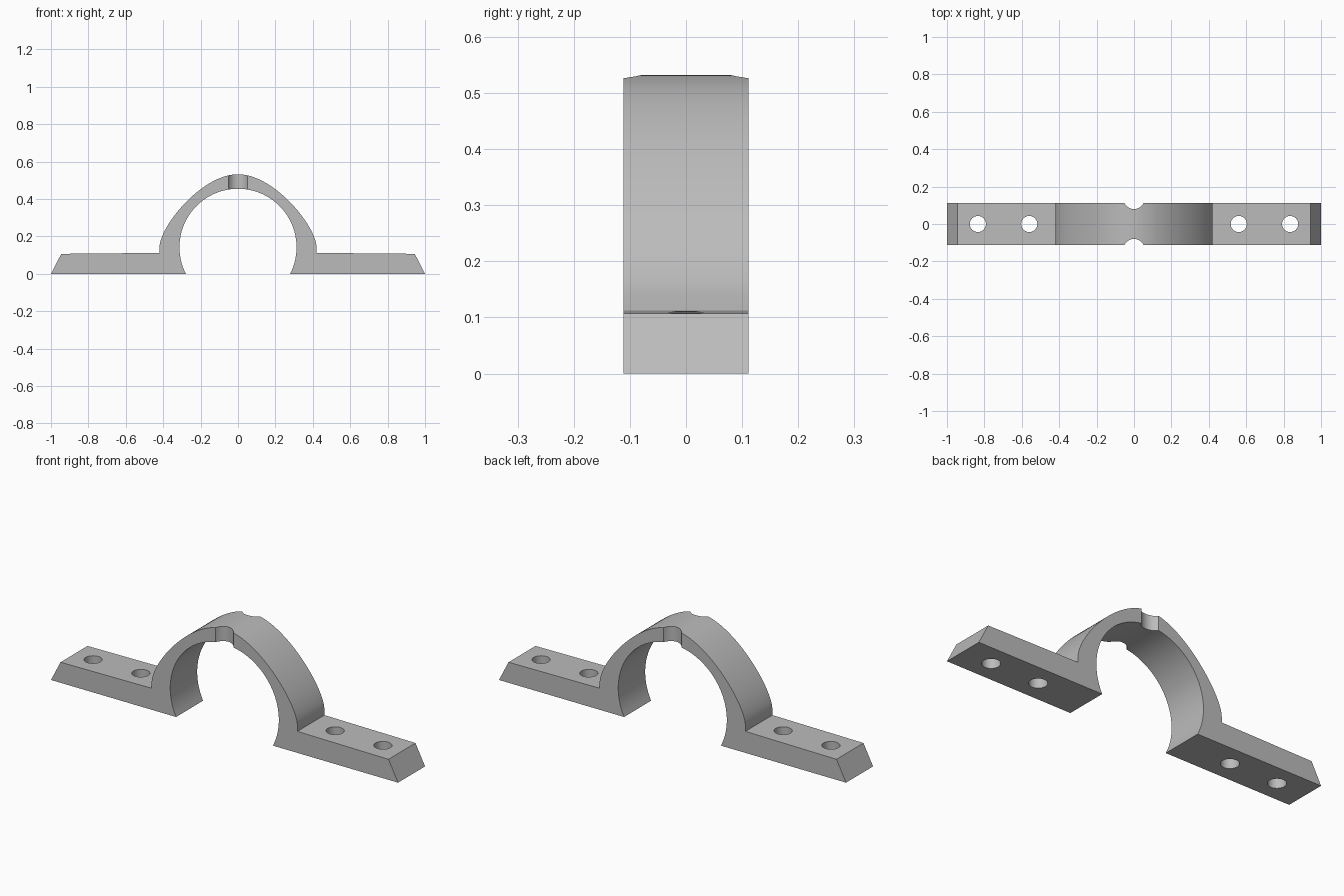
import bpy, bmesh, math
from mathutils import Vector, Matrix
from mathutils.geometry import interpolate_bezier

cube = bpy.data.objects.get("Cube")
if cube:
    bpy.data.objects.remove(cube, do_unlink=True)

HALF_DEPTH = 0.111
BORE_Z, BORE_R = 0.142, 0.313

grey = bpy.data.materials.new("plain grey")
grey.use_nodes = True
grey.diffuse_color = (0.5, 0.5, 0.5, 1)
grey.node_tree.nodes["Principled BSDF"].inputs["Base Color"].default_value = (0.5, 0.5, 0.5, 1)


def add_object(name, bm):
    mesh = bpy.data.meshes.new(name)
    bmesh.ops.recalc_face_normals(bm, faces=bm.faces)
    bm.to_mesh(mesh)
    bm.free()
    mesh.materials.append(grey)
    obj = bpy.data.objects.new(name, mesh)
    bpy.context.collection.objects.link(obj)
    return obj


# Right half of the outline: foot, then outer arch up to the crown
outer = [(p.x, p.y) for p in interpolate_bezier(
    Vector((0.42, 0.14)), Vector((0.42, 0.255)),
    Vector((0.19, 0.535)), Vector((0, 0.532)), 28)]
half_outer = [(1, 0), (0.945, 0.107), (0.42, 0.112)] + outer

# Inner bore, running from the right foot over to the left foot
start = -math.asin(BORE_Z / BORE_R)
sweep = math.pi - 2 * start
inner = [(BORE_R * math.cos(start + sweep * i / 56),
          BORE_Z + BORE_R * math.sin(start + sweep * i / 56)) for i in range(57)]

outline = half_outer + [(-x, z) for x, z in reversed(half_outer[:-1])] + inner[::-1]

# Clamp body: outline pushed through the depth
bm = bmesh.new()
face = bm.faces.new([bm.verts.new((x, -HALF_DEPTH, z)) for x, z in outline])
pushed = bmesh.ops.extrude_face_region(bm, geom=[face])["geom"]
bmesh.ops.translate(bm, vec=(0, 2 * HALF_DEPTH, 0),
                    verts=[v for v in pushed if isinstance(v, bmesh.types.BMVert)])
clamp = add_object("pipe_clamp", bm)

# Cutter: four screw holes and two notches in the crown
bm = bmesh.new()


def cylinder(x, y, z, radius, height):
    bmesh.ops.create_cone(bm, cap_ends=True, segments=40, radius1=radius, radius2=radius,
                          depth=height, matrix=Matrix.Translation((x, y, z)))


for side in (-1, 1):
    for x in (0.56, 0.835):
        cylinder(side * x, 0, 0.05, 0.043, 0.3)
    cylinder(0, side * 0.137, 0.5, 0.057, 0.3)
cutter = add_object("hole_cutter", bm)
cutter.hide_render = True

cut = clamp.modifiers.new("holes", "BOOLEAN")
cut.operation = "DIFFERENCE"
cut.solver = "EXACT"
cut.object = cutter
bpy.ops.object.select_all(action="DESELECT")
bpy.context.view_layer.objects.active = clamp
clamp.select_set(True)
bpy.ops.object.modifier_apply(modifier=cut.name)
bpy.data.objects.remove(cutter, do_unlink=True)
bpy.ops.object.shade_smooth_by_angle(angle=math.radians(30))
